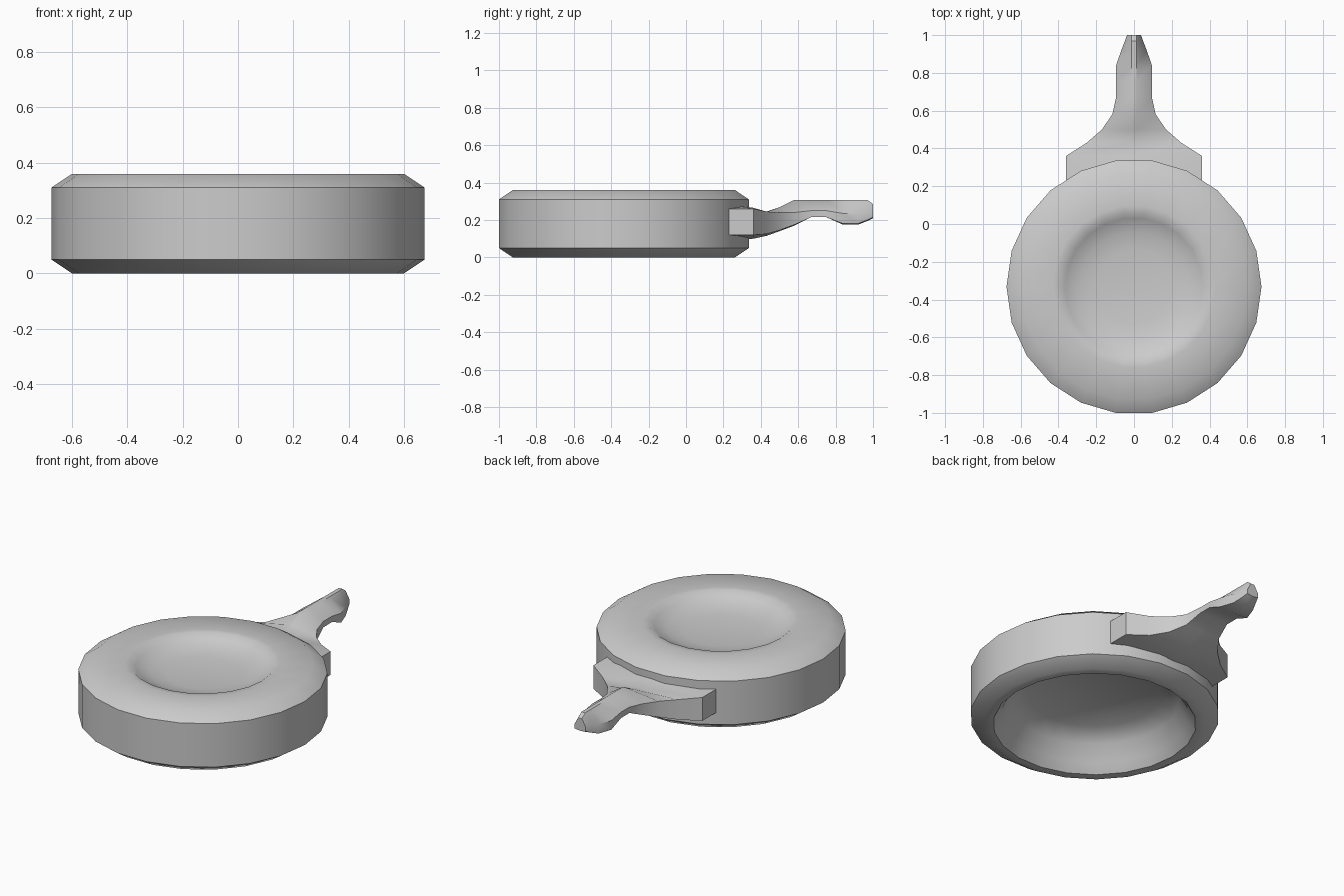
import bpy, bmesh, math

if "Cube" in bpy.data.objects:
    bpy.data.objects.remove(bpy.data.objects["Cube"])

CY = -0.332   # disc centre in y
N = 22        # sides of the disc


def finish(name, bm, angle):
    bmesh.ops.recalc_face_normals(bm, faces=bm.faces)
    me = bpy.data.meshes.new(name)
    bm.to_mesh(me)
    bm.free()
    ob = bpy.data.objects.new(name, me)
    bpy.context.collection.objects.link(ob)
    bpy.ops.object.select_all(action='DESELECT')
    ob.select_set(True)
    bpy.context.view_layer.objects.active = ob
    bpy.ops.object.shade_smooth_by_angle(angle=math.radians(angle))
    return ob


def loft(bm, rings):
    # bridge closed rings of points and cap both ends
    loops = [[bm.verts.new(p) for p in r] for r in rings]
    for a, b in zip(loops, loops[1:]):
        n = len(a)
        for i in range(n):
            j = (i + 1) % n
            bm.faces.new((a[i], a[j], b[j], b[i]))
    bm.faces.new(loops[0])
    bm.faces.new(loops[-1])


# Round body: dished top, bevelled rim, hollow underside (radius, z)
profile = [(0.20, 0.298), (0.29, 0.312), (0.365, 0.338), (0.395, 0.36), (0.43, 0.36),
           (0.60, 0.36), (0.675, 0.31), (0.675, 0.05), (0.60, 0.0),
           (0.55, 0.0), (0.51, 0.05), (0.46, 0.14), (0.37, 0.20)]
bm = bmesh.new()
loft(bm, [[(r * math.cos(2 * math.pi * i / N), CY + r * math.sin(2 * math.pi * i / N), z)
           for i in range(N)] for r, z in profile])
# half-step symmetry: flat side faces the front, corners on the x axis
finish("disc_body", bm, 50)

# Collar and handle: y, half width, ridge z, edge top z, edge bottom z, keel z
sections = [
    (0.20, 0.36, 0.29, 0.26, 0.12, 0.09),
    (0.36, 0.36, 0.265, 0.26, 0.12, 0.10),
    (0.43, 0.25, 0.243, 0.245, 0.125, 0.115),
    (0.50, 0.17, 0.268, 0.24, 0.145, 0.14),
    (0.58, 0.115, 0.308, 0.24, 0.175, 0.17),
    (0.67, 0.095, 0.308, 0.25, 0.215, 0.215),
    (0.75, 0.095, 0.308, 0.25, 0.215, 0.215),
    (0.84, 0.095, 0.308, 0.235, 0.18, 0.175),
    (0.92, 0.067, 0.308, 0.235, 0.18, 0.175),
    (0.97, 0.048, 0.308, 0.24, 0.20, 0.195),
    (1.00, 0.037, 0.285, 0.24, 0.215, 0.21),
]
bm = bmesh.new()
loft(bm, [[(0.012, y, top), (w, y, et), (w, y, eb), (0.012, y, keel),
           (-0.012, y, keel), (-w, y, eb), (-w, y, et), (-0.012, y, top)]
          for y, w, top, et, eb, keel in sections])
finish("collar_handle", bm, 35)
